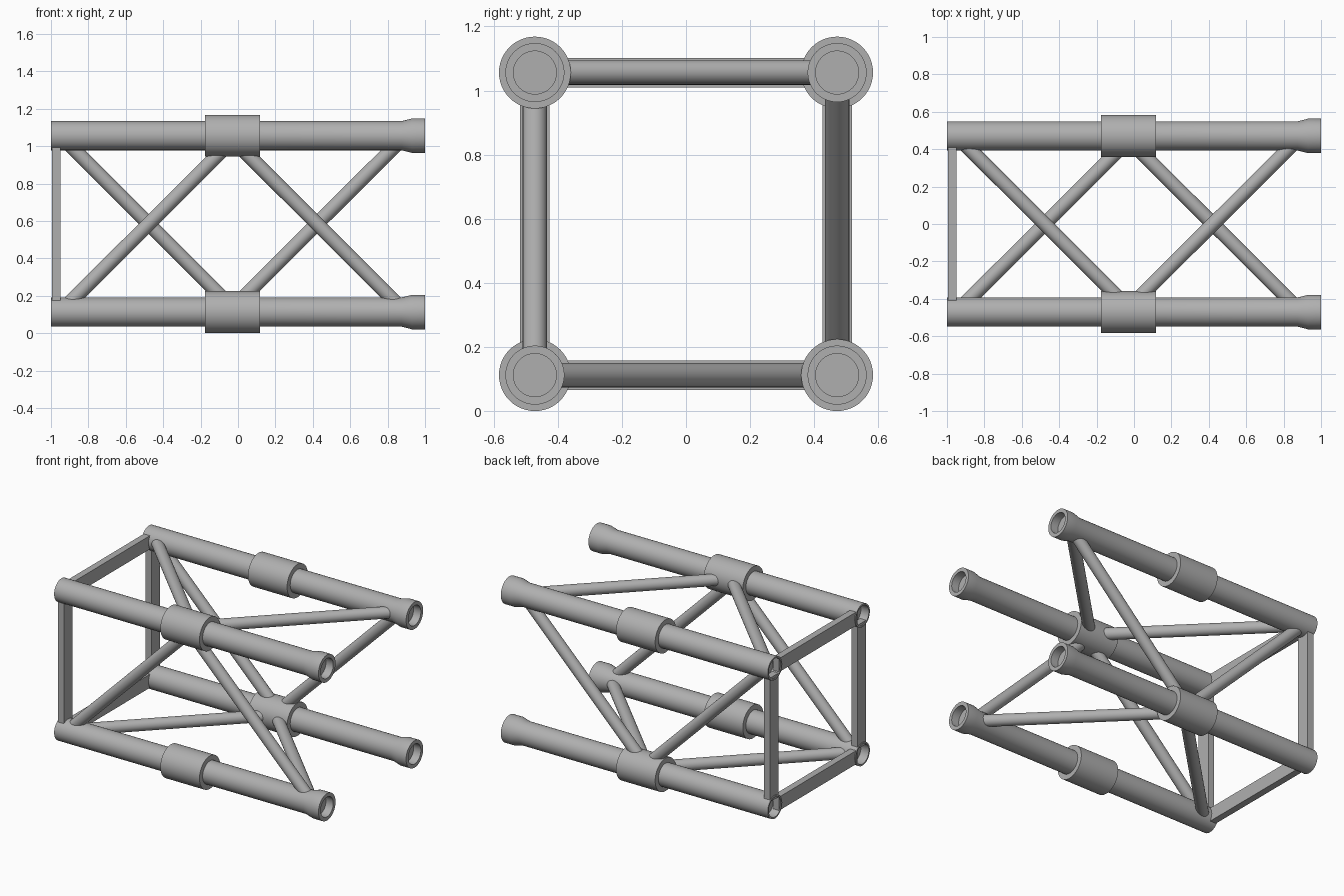
import bpy, bmesh, math
from mathutils import Vector

if "Cube" in bpy.data.objects:
    bpy.data.objects.remove(bpy.data.objects["Cube"])

Y, ZLO, ZHI = 0.471, 0.113, 1.056      # chord axes
SEG = 48
R_BRACE = 0.038

metal = bpy.data.materials.new("dark_grey_metal")
metal.diffuse_color = (0.43, 0.43, 0.43, 1)
metal.use_nodes = True
metal.node_tree.nodes["Principled BSDF"].inputs["Base Color"].default_value = metal.diffuse_color


def finish(bm, name, smooth=True):
    bmesh.ops.recalc_face_normals(bm, faces=bm.faces)
    me = bpy.data.meshes.new(name)
    bm.to_mesh(me)
    bm.free()
    me.materials.append(metal)
    ob = bpy.data.objects.new(name, me)
    bpy.context.collection.objects.link(ob)
    if smooth:
        bpy.ops.object.select_all(action='DESELECT')
        ob.select_set(True)
        bpy.context.view_layer.objects.active = ob
        bpy.ops.object.shade_smooth_by_angle(angle=math.radians(30))
    return ob


def lathe_x(name, profile, y, z):
    """Revolve (x, radius) points about an axis along x, capped at both ends."""
    bm = bmesh.new()
    rings = []
    for x, r in profile:
        rings.append([bm.verts.new((x, y + r * math.cos(a), z + r * math.sin(a)))
                      for a in (2 * math.pi * i / SEG for i in range(SEG))])
    for p, q in zip(rings, rings[1:]):
        for i in range(SEG):
            j = (i + 1) % SEG
            bm.faces.new((p[i], p[j], q[j], q[i]))
    bm.faces.new(rings[0])
    bm.faces.new(rings[-1])
    return finish(bm, name)


def rod(name, a, b, r):
    a, b = Vector(a), Vector(b)
    d = b - a
    bm = bmesh.new()
    bmesh.ops.create_cone(bm, cap_ends=True, segments=32, radius1=r, radius2=r,
                          depth=d.length)
    rot = d.to_track_quat('Z', 'Y').to_matrix().to_4x4()
    rot.translation = (a + b) / 2
    bm.transform(rot)
    return finish(bm, name)


def box(name, lo, hi):
    lo, hi = Vector(lo), Vector(hi)
    bm = bmesh.new()
    bmesh.ops.create_cube(bm, size=1)
    for v in bm.verts:
        v.co = Vector(c * s for c, s in zip(v.co, hi - lo)) + (lo + hi) / 2
    return finish(bm, name, smooth=False)


# Main tubes: left socket, central sleeve, flared right socket
chord = [(-0.94, 0.067), (-1, 0.067), (-1, 0.078), (-0.176, 0.078),
         (-0.176, 0.112), (0.118, 0.112), (0.118, 0.078), (0.875, 0.078),
         (0.93, 0.092), (1, 0.092), (1, 0.067), (0.945, 0.067)]
for side, y in (("front", -Y), ("back", Y)):
    for level, z in (("lower", ZLO), ("upper", ZHI)):
        lathe_x(f"{side}_{level}_tube", chord, y, z)

# Flat bars closing the left end
W, IN = 0.046, 0.05
X0, X1 = -0.995, -0.949
for side, y in (("front", -Y), ("back", Y)):
    box(f"{side}_end_post", (X0, y - W, ZLO + IN), (X1, y + W, ZHI - IN))
for level, z in (("lower", ZLO), ("upper", ZHI)):
    box(f"{level}_end_bar", (X0, -Y + IN, z - W), (X1, Y - IN, z + W))

# Diagonal braces: each face zigzags from an outer tube to a sleeve and back
faces = {
    "front": ((-Y, ZLO), (-Y, ZHI)),
    "back": ((Y, ZHI), (Y, ZLO)),
    "top": ((Y, ZHI), (-Y, ZHI)),
    "bottom": ((-Y, ZLO), (Y, ZLO)),
}
for face, (outer, mid) in faces.items():
    for hand, xo, xm in (("left", -0.95, -0.005), ("right", 0.895, -0.05)):
        a, b = Vector((xo, *outer)), Vector((xm, *mid))
        d = (b - a).normalized() * 0.05
        rod(f"{face}_{hand}_brace", a + d, b - d, R_BRACE)
